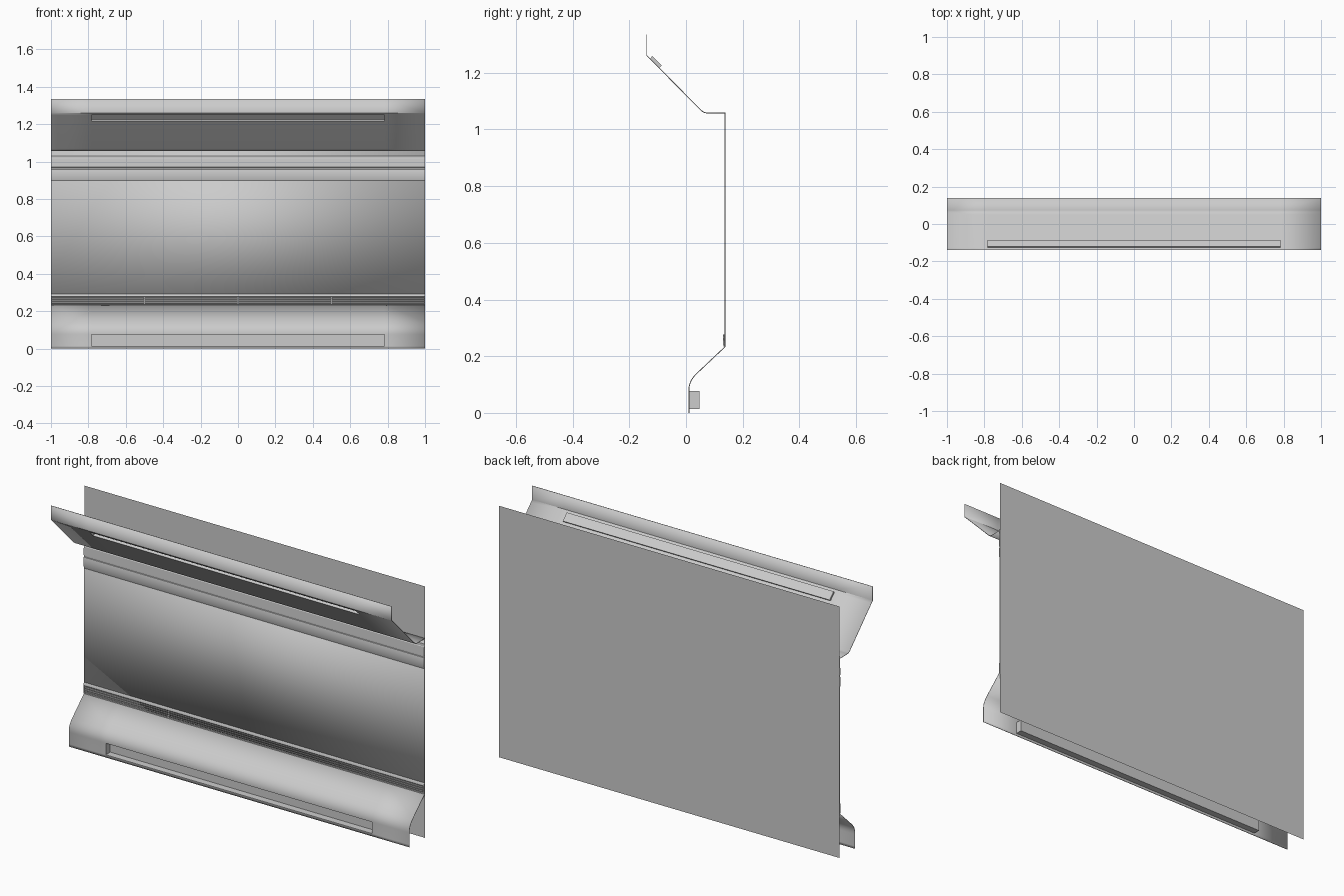
import bpy, bmesh
from mathutils import Vector

if "Cube" in bpy.data.objects:
    bpy.data.objects.remove(bpy.data.objects["Cube"])

HALF = 1.0      # half length of the wall section
LAMP = 0.783    # half length of the light recesses
HEIGHT = 1.335


def finish(bm, name, thickness=0.0, angle=0.5):
    bmesh.ops.remove_doubles(bm, verts=bm.verts, dist=1e-5)
    bmesh.ops.recalc_face_normals(bm, faces=bm.faces)
    mesh = bpy.data.meshes.new(name)
    bm.to_mesh(mesh)
    bm.free()
    ob = bpy.data.objects.new(name, mesh)
    bpy.context.collection.objects.link(ob)
    bpy.ops.object.select_all(action='DESELECT')
    ob.select_set(True)
    bpy.context.view_layer.objects.active = ob
    bpy.ops.object.shade_smooth_by_angle(angle=angle)
    if thickness:
        mod = ob.modifiers.new("sheet_thickness", 'SOLIDIFY')
        mod.thickness = thickness
        mod.offset = 0
    return ob


def curve(a, corner, b, n=8):
    """Rounded corner from a to b as (y, z) points."""
    a, corner, b = Vector(a), Vector(corner), Vector(b)
    return [tuple(a * (1 - t) ** 2 + corner * 2 * t * (1 - t) + b * t * t)
            for t in (i / n for i in range(n + 1))]


def sheet(name, profile, recess=None, push=None, thickness=0.003):
    """Sweep a (y, z) profile along x; segment `recess` gets a pocket pushed by (y, z)."""
    bm = bmesh.new()
    xs = (-HALF, -LAMP, LAMP, HALF) if push else (-HALF, HALF)
    rows = [[bm.verts.new((x, y, z)) for y, z in profile] for x in xs]
    for i in range(len(xs) - 1):
        for j in range(len(profile) - 1):
            quad = [rows[i][j], rows[i + 1][j], rows[i + 1][j + 1], rows[i][j + 1]]
            if push and i == 1 and j == recess:
                off = Vector((0, *push))
                inner = [bm.verts.new(v.co + off) for v in quad]
                bm.faces.new(inner)
                for k in range(4):
                    m = (k + 1) % 4
                    bm.faces.new((quad[k], quad[m], inner[m], inner[k]))
            else:
                bm.faces.new(quad)
    return finish(bm, name, thickness)


def box(name, x0, x1, y0, y1, z0, z1):
    bm = bmesh.new()
    bmesh.ops.create_cube(bm, size=1)
    for v in bm.verts:
        v.co = ((x0 + x1) / 2 + v.co.x * (x1 - x0),
                (y0 + y1) / 2 + v.co.y * (y1 - y0),
                (z0 + z1) / 2 + v.co.z * (z1 - z0))
    return finish(bm, name)


# flat backing behind everything
sheet("back_plate", [(0.14, 0), (0.14, HEIGHT)], thickness=0)

# overhanging upper fascia with a shallow light pocket in the slope
fascia = [(-0.1385, HEIGHT), (-0.1385, 1.261), (-0.127, 1.2495), (-0.095, 1.2175)]
fascia += curve((0.05, 1.0705), (0.062, 1.0585), (0.074, 1.0585)) + [(0.139, 1.0585)]
sheet("upper_fascia", fascia, 2, (0.008, 0.008))

# main wall
sheet("wall_panel", [(0.1375, 1.0585), (0.1375, 0.235)], thickness=0.002)

# sloping lower skirt with a deep light pocket at its foot
skirt = [(0.1385, 0.234)] + curve((0.04, 0.141), (0.01, 0.114), (0.01, 0.08))
skirt += [(0.01, 0.076), (0.01, 0.014), (0.01, 0)]
sheet("lower_skirt", skirt, len(skirt) - 3, (0.036, 0))

# bulging cornice moulding under the fascia
cornice = [(0.1375, 1.0585), (0.136, 1.016), (0.1345, 1.014), (0.132, 0.97),
           (0.136, 0.968), (0.136, 0.96)]
cornice += curve((0.134, 0.958), (0.128, 0.925), (0.1375, 0.895))
sheet("cornice_moulding", cornice, thickness=0)

# vent strip: sloped cap, slats, sill and dividers
sheet("vent_cap", [(0.1375, 0.295), (0.133, 0.286), (0.132, 0.278), (0.137, 0.276)],
      thickness=0)
for n, z in enumerate((0.268, 0.257, 0.246)):
    sheet(f"vent_slat_{n + 1}", [(0.132, z + 0.006), (0.1365, z - 0.003)], thickness=0.001)
box("vent_sill", -HALF, HALF, 0.132, 0.138, 0.235, 0.241)
for n, x in enumerate((-0.998, -0.5, 0, 0.5, 0.998)):
    box(f"vent_divider_{n + 1}", x - 0.002, x + 0.002, 0.131, 0.138, 0.24, 0.277)
